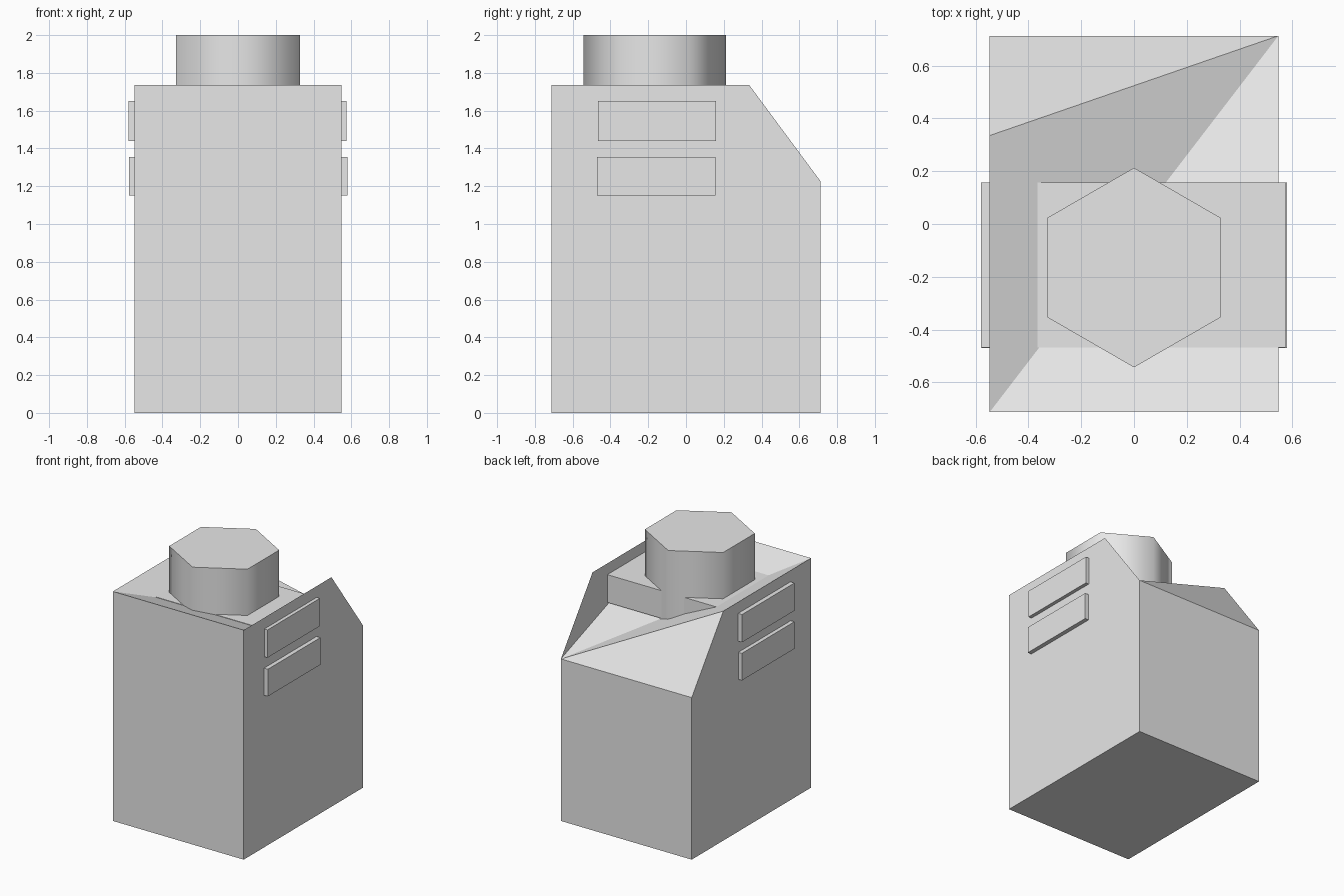
import bpy, bmesh, math

cube = bpy.data.objects.get("Cube")
if cube:
    bpy.data.objects.remove(cube, do_unlink=True)

grey = bpy.data.materials.new("light grey")
grey.use_nodes = True
grey.diffuse_color = (0.8, 0.8, 0.8, 1)
grey.node_tree.nodes["Principled BSDF"].inputs["Base Color"].default_value = (0.8, 0.8, 0.8, 1)

HALF_W, HALF_D = 0.547, 0.713
TOP, SHOULDER, RIDGE_Y = 1.735, 1.225, 0.335


def add_object(name, bm):
    mesh = bpy.data.meshes.new(name)
    bm.to_mesh(mesh)
    bm.free()
    mesh.materials.append(grey)
    obj = bpy.data.objects.new(name, mesh)
    bpy.context.collection.objects.link(obj)
    return obj


def add_box(name, x0, x1, y0, y1, z0, z1):
    bm = bmesh.new()
    bmesh.ops.create_cube(bm, size=1)
    bmesh.ops.scale(bm, vec=(x1 - x0, y1 - y0, z1 - z0), verts=bm.verts)
    bmesh.ops.translate(bm, vec=((x0 + x1) / 2, (y0 + y1) / 2, (z0 + z1) / 2), verts=bm.verts)
    return add_object(name, bm)


# Body: side profile from bottom front, round the bottom, up the back to the top front
profile = [(-HALF_D, 0), (HALF_D, 0), (HALF_D, SHOULDER), (RIDGE_Y, TOP), (-HALF_D, TOP)]
bm = bmesh.new()
right, left = [[bm.verts.new((x, y, z)) for y, z in profile] for x in (-HALF_W, HALF_W)]
bm.faces.new(left)
bm.faces.new(right[::-1])
for i in (0, 1, 4):  # bottom, back and front walls
    j = (i + 1) % 5
    bm.faces.new((right[i], right[j], left[j], left[i]))

# Sunken folded top, with its flap lying on the left wall
_, _, back_l, ridge_l, front_l = left
_, _, back_r, ridge_r, front_r = right
for tri in ((front_r, front_l, back_l), (front_r, back_l, ridge_r),
            (ridge_r, back_l, back_r), (front_l, ridge_l, back_l)):
    bm.faces.new(tri)
add_object("body", bm)

# Slats running through the body and showing on both sides
add_box("upper_slat", -0.58, 0.574, -0.467, 0.158, 1.44, 1.65)
add_box("lower_slat", -0.577, 0.579, -0.47, 0.157, 1.15, 1.355)

# Six-sided cap with softly shaded walls
bm = bmesh.new()
bmesh.ops.create_cone(bm, cap_ends=True, segments=6, radius1=0.378, radius2=0.378, depth=0.6)
bmesh.ops.translate(bm, vec=(0, -0.165, 1.7), verts=bm.verts)
cap = add_object("cap", bm)
bpy.ops.object.select_all(action="DESELECT")
cap.select_set(True)
bpy.context.view_layer.objects.active = cap
bpy.ops.object.shade_smooth_by_angle(angle=math.radians(65))
